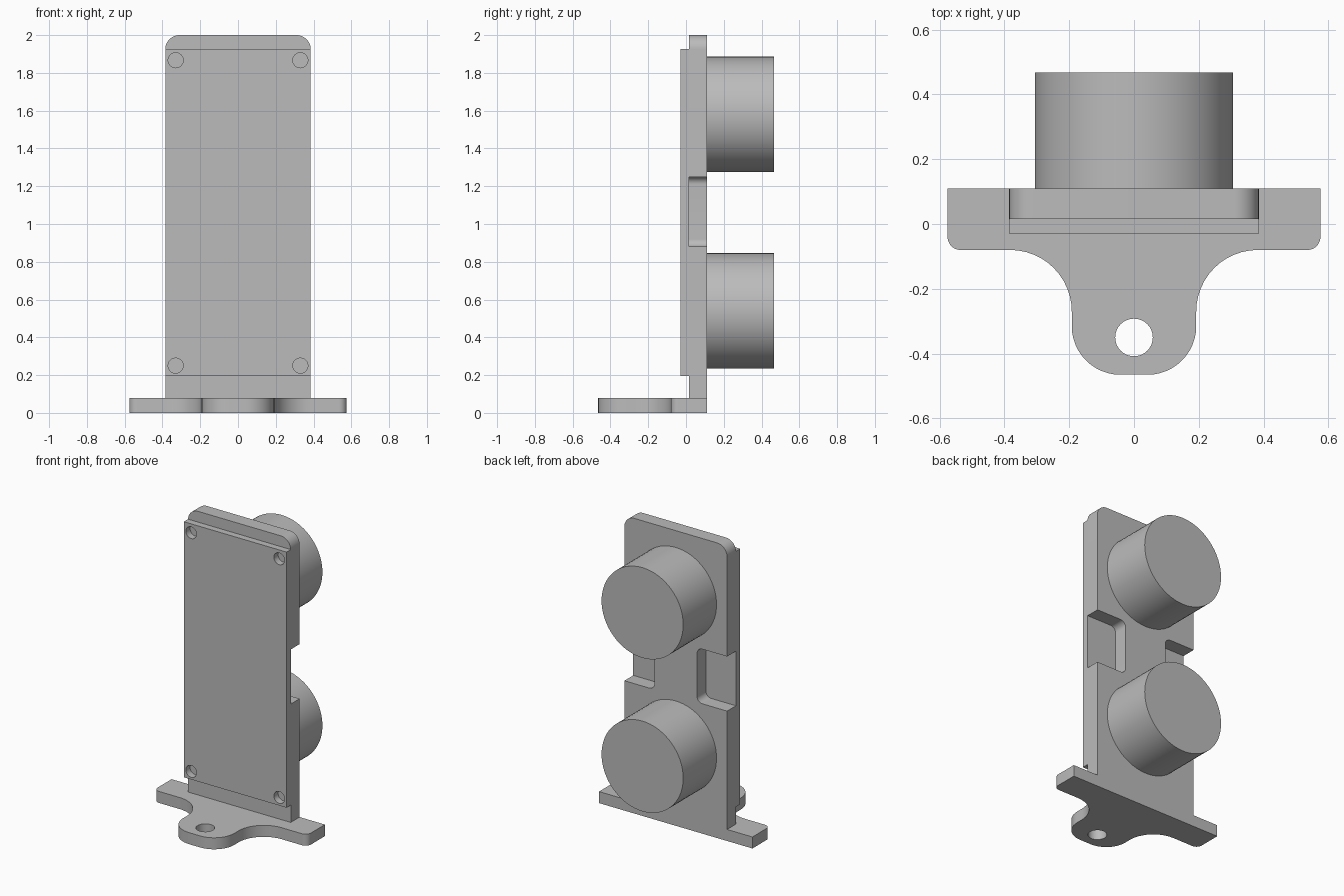
import bpy, bmesh, math
from mathutils import Vector

cube = bpy.data.objects.get("Cube")
if cube:
    bpy.data.objects.remove(cube, do_unlink=True)

GREY = (0.5, 0.5, 0.5, 1)
grey = bpy.data.materials.new("plain grey")
grey.use_nodes = True
grey.diffuse_color = GREY
grey.node_tree.nodes["Principled BSDF"].inputs["Base Color"].default_value = GREY


def mirrored(half):
    """Close a right-hand outline with its mirror image."""
    return half + [(-x, y, r) for x, y, r in reversed(half)]


def rounded(corners, steps=12):
    """Turn (x, y, radius) corners into an outline with filleted corners."""
    outline = []
    for i, (x, y, r) in enumerate(corners):
        p = Vector((x, y))
        if r == 0:
            outline.append(p)
            continue
        a = (Vector(corners[i - 1][:2]) - p).normalized()
        b = (Vector(corners[(i + 1) % len(corners)][:2]) - p).normalized()
        # All corners are square, so the fillet centre is p + r(a + b)
        centre = p + r * (a + b)
        for k in range(steps + 1):
            t = math.pi / 2 * k / steps
            outline.append(centre - r * (b * math.cos(t) + a * math.sin(t)))
    return outline


def circle(x, y, r, n=32):
    angles = [2 * math.pi * k / n for k in range(n)]
    return [Vector((x + r * math.cos(t), y + r * math.sin(t))) for t in angles]


def slab(name, loops, start, end, upright=False):
    """Extrude an outline with holes, along z, or along y if upright."""
    bm = bmesh.new()
    edges = []
    for loop in loops:
        verts = [bm.verts.new((p.x, start, p.y) if upright else (p.x, p.y, start))
                 for p in loop]
        edges += [bm.edges.new((verts[i - 1], verts[i])) for i in range(len(verts))]
    bmesh.ops.triangle_fill(bm, edges=edges, use_beauty=True)
    result = bmesh.ops.extrude_face_region(bm, geom=bm.faces[:], use_keep_orig=True)
    moved = [g for g in result["geom"] if isinstance(g, bmesh.types.BMVert)]
    depth = end - start
    bmesh.ops.translate(bm, verts=moved, vec=(0, depth, 0) if upright else (0, 0, depth))
    bmesh.ops.recalc_face_normals(bm, faces=bm.faces[:])
    mesh = bpy.data.meshes.new(name)
    bm.to_mesh(mesh)
    bm.free()
    mesh.materials.append(grey)
    obj = bpy.data.objects.new(name, mesh)
    bpy.context.collection.objects.link(obj)
    bpy.ops.object.select_all(action="DESELECT")
    obj.select_set(True)
    bpy.context.view_layer.objects.active = obj
    bpy.ops.object.shade_smooth_by_angle(angle=math.radians(30))
    return obj


# Foot with a rounded mounting tab and bolt hole
foot = mirrored([(0.575, 0.11, 0), (0.575, -0.08, 0.04),
                 (0.192, -0.08, 0.19), (0.192, -0.465, 0.15)])
slab("mounting_foot", [rounded(foot), circle(0, -0.35, 0.058)], 0, 0.078)

# Upright plate with a rounded notch in each side
plate = mirrored([(0.385, 0.078, 0), (0.385, 0.88, 0), (0.16, 0.88, 0.04),
                  (0.16, 1.25, 0.04), (0.385, 1.25, 0), (0.385, 2, 0.075)])
slab("upright_plate", [rounded(plate)], 0.015, 0.11, upright=True)

# Front board with four corner screw holes
board = mirrored([(0.385, 0.195, 0), (0.385, 1.927, 0)])
holes = [circle(x, z, 0.04) for x in (-0.33, 0.33) for z in (0.25, 1.867)]
slab("front_board", [rounded(board)] + holes, -0.03, 0.015, upright=True)

# Two round housings on the back
for name, z in (("lower_housing", 0.54), ("upper_housing", 1.58)):
    slab(name, [circle(0, z, 0.306, 64)], 0.11, 0.467, upright=True)
